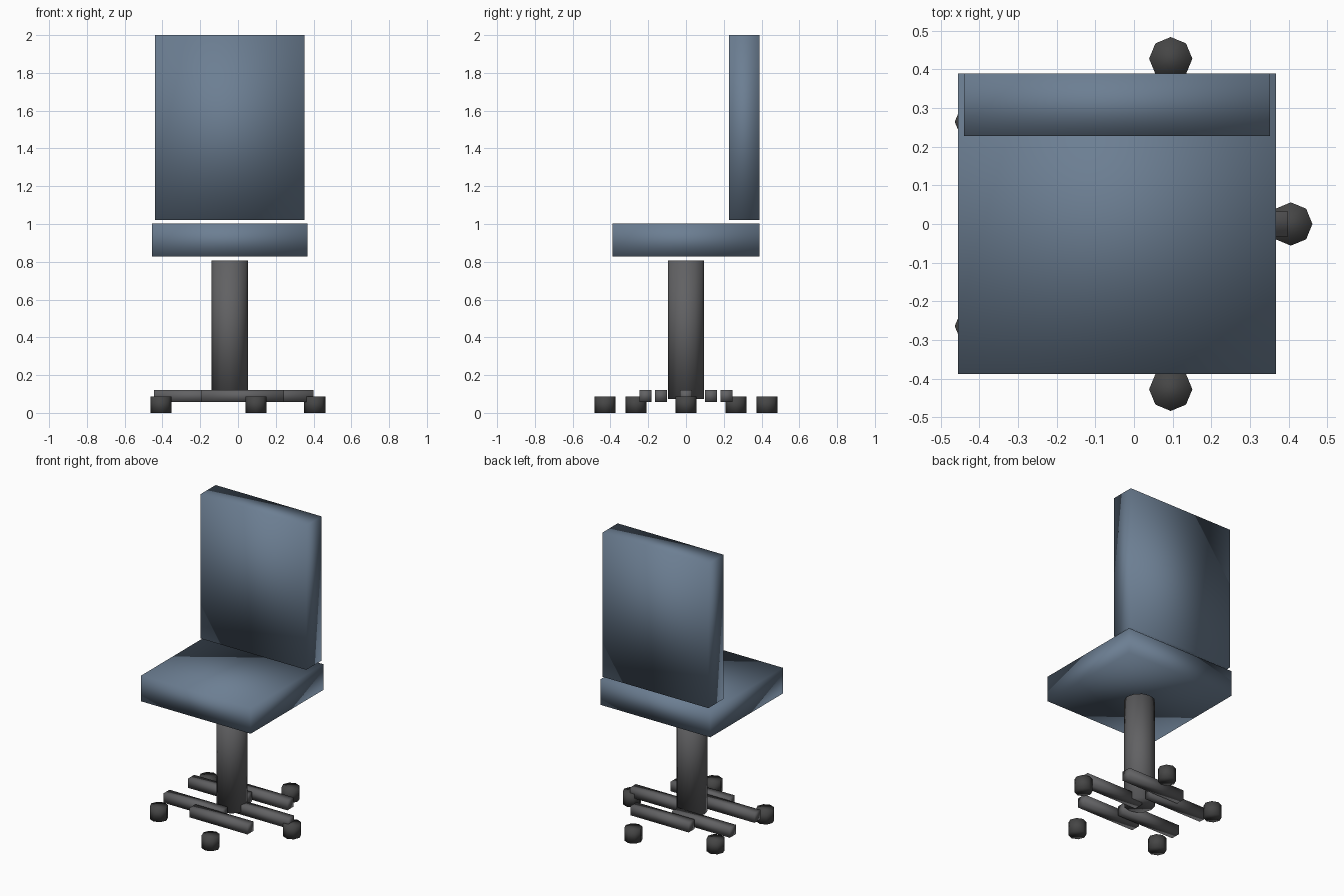
import bpy
from math import cos, sin, tau

if "Cube" in bpy.data.objects:
    bpy.data.objects.remove(bpy.data.objects["Cube"])

CX = -0.044  # chair axis


def finish(name, mat):
    ob = bpy.context.object
    ob.name = name
    bpy.ops.object.shade_smooth()
    ob.data.materials.append(mat)


def box(name, centre, size, mat):
    bpy.ops.mesh.primitive_cube_add(size=1, location=centre)
    bpy.context.object.scale = size
    bpy.ops.object.transform_apply(location=False, rotation=False, scale=True)
    finish(name, mat)


def cylinder(name, x, y, z0, z1, radius, sides, mat):
    bpy.ops.mesh.primitive_cylinder_add(vertices=sides, radius=radius, depth=z1 - z0,
                                        location=(x, y, (z0 + z1) / 2))
    finish(name, mat)


def material(name, colour):
    m = bpy.data.materials.new(name)
    m.diffuse_color = (*colour, 1)
    m.use_nodes = True
    m.node_tree.nodes["Principled BSDF"].inputs["Base Color"].default_value = m.diffuse_color
    return m


fabric = material("blue_fabric", (0.15, 0.21, 0.29))
metal = material("dark_metal", (0.12, 0.12, 0.125))
rubber = material("dark_rubber", (0.06, 0.06, 0.06))

# Cushions
box("seat", (CX, 0.001, 0.915), (0.822, 0.778, 0.174), fabric)
box("backrest", (CX, 0.309, 1.511), (0.793, 0.162, 0.978), fabric)

# Central column
cylinder("column", CX, 0, 0.074, 0.808, 0.096, 12, metal)

# Five parallel base bars and castors arranged in a ring
for i in range(5):
    a = i * tau / 5
    c, s = cos(a), sin(a)
    box(f"base_bar_{i + 1}", (CX + 0.225 * c, 0.225 * s, 0.09), (0.435, 0.064, 0.064), metal)
    cylinder(f"castor_{i + 1}", CX + 0.45 * c, 0.45 * s, 0, 0.087, 0.056, 8, rubber)
